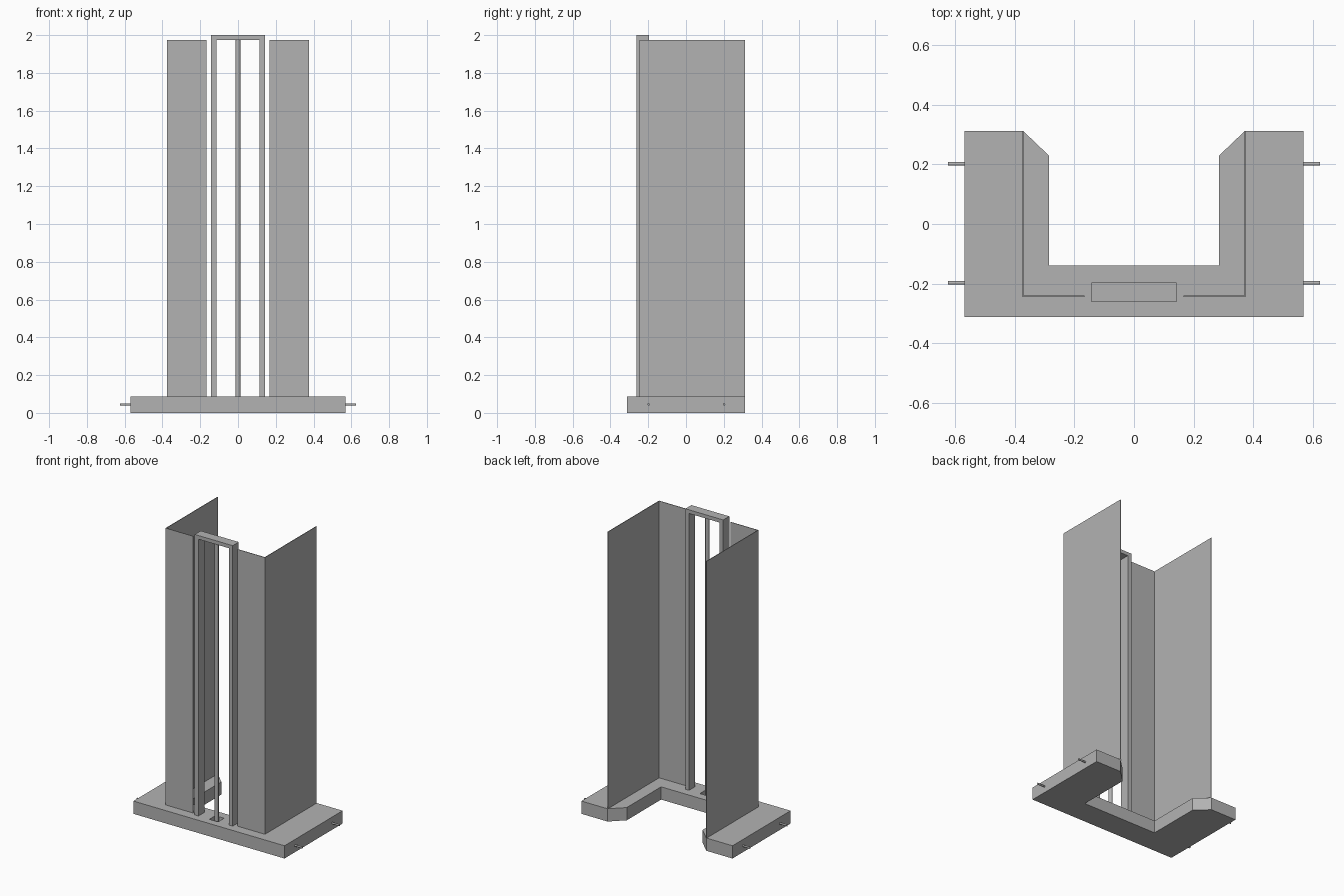
import bpy
import bmesh
from math import pi
from mathutils import Matrix

default = bpy.data.objects.get("Cube")
if default:
    bpy.data.objects.remove(default, do_unlink=True)

grey = bpy.data.materials.new("plain grey")
grey.use_nodes = True
grey.diffuse_color = (0.45, 0.45, 0.45, 1)
grey.node_tree.nodes["Principled BSDF"].inputs["Base Color"].default_value = grey.diffuse_color

BASE_TOP = 0.087
PANEL_TOP = 1.975


def finish(name, bm):
    bmesh.ops.recalc_face_normals(bm, faces=bm.faces)
    mesh = bpy.data.meshes.new(name)
    bm.to_mesh(mesh)
    bm.free()
    mesh.materials.append(grey)
    obj = bpy.data.objects.new(name, mesh)
    bpy.context.collection.objects.link(obj)
    return obj


def prism(name, outline, z0, z1):
    """Extrude a plan outline from z0 up to z1."""
    bm = bmesh.new()
    face = bm.faces.new([bm.verts.new((x, y, z0)) for x, y in outline])
    top = bmesh.ops.extrude_face_region(bm, geom=[face])["geom"]
    verts = [v for v in top if isinstance(v, bmesh.types.BMVert)]
    bmesh.ops.translate(bm, verts=verts, vec=(0, 0, z1 - z0))
    return finish(name, bm)


def box(name, x0, x1, y0, y1, z0, z1):
    return prism(name, [(x0, y0), (x1, y0), (x1, y1), (x0, y1)], z0, z1)


def cylinder(name, radius, depth, matrix):
    bm = bmesh.new()
    bmesh.ops.create_cone(bm, cap_ends=True, segments=20, radius1=radius,
                          radius2=radius, depth=depth, matrix=matrix)
    obj = finish(name, bm)
    bpy.ops.object.select_all(action="DESELECT")
    obj.select_set(True)
    bpy.context.view_layer.objects.active = obj
    bpy.ops.object.shade_smooth_by_angle()
    return obj


# U-shaped base with chamfered inner tips
half = [(0.57, -0.313), (0.57, 0.313), (0.373, 0.313), (0.286, 0.23), (0.286, -0.14)]
base = prism("base", half + [(-x, y) for x, y in reversed(half)], 0, BASE_TOP)

# Square socket for the centre rod
socket = box("socket_cutter", -0.033, 0.033, -0.262, -0.197, 0.02, 0.2)
socket.hide_render = True
cut = base.modifiers.new("socket", "BOOLEAN")
cut.operation = "DIFFERENCE"
cut.solver = "EXACT"
cut.object = socket
bpy.context.view_layer.objects.active = base
bpy.ops.object.modifier_apply(modifier="socket")
bpy.data.objects.remove(socket, do_unlink=True)

for side, s in (("left", 1), ("right", -1)):
    # Thin L-shaped wall panel
    plan = [(0.167, -0.245), (0.375, -0.245), (0.375, 0.313),
            (0.371, 0.313), (0.371, -0.241), (0.167, -0.241)]
    prism(side + "_panel", [(s * x, y) for x, y in plan], BASE_TOP, PANEL_TOP)

    # Frame upright
    box(side + "_upright", s * 0.115, s * 0.143, -0.262, -0.197, BASE_TOP, PANEL_TOP)

    # Side pins
    for place, y in (("front", -0.198), ("back", 0.202)):
        cylinder(f"{side}_{place}_pin", 0.006, 0.065,
                 Matrix.Translation((s * 0.5925, y, 0.045)) @ Matrix.Rotation(pi / 2, 4, "Y"))

# Crossbar and centre rod
box("crossbar", -0.143, 0.143, -0.262, -0.197, PANEL_TOP, 2.0)
cylinder("centre_rod", 0.013, PANEL_TOP - 0.02,
         Matrix.Translation((0, -0.23, (PANEL_TOP + 0.02) / 2)))
